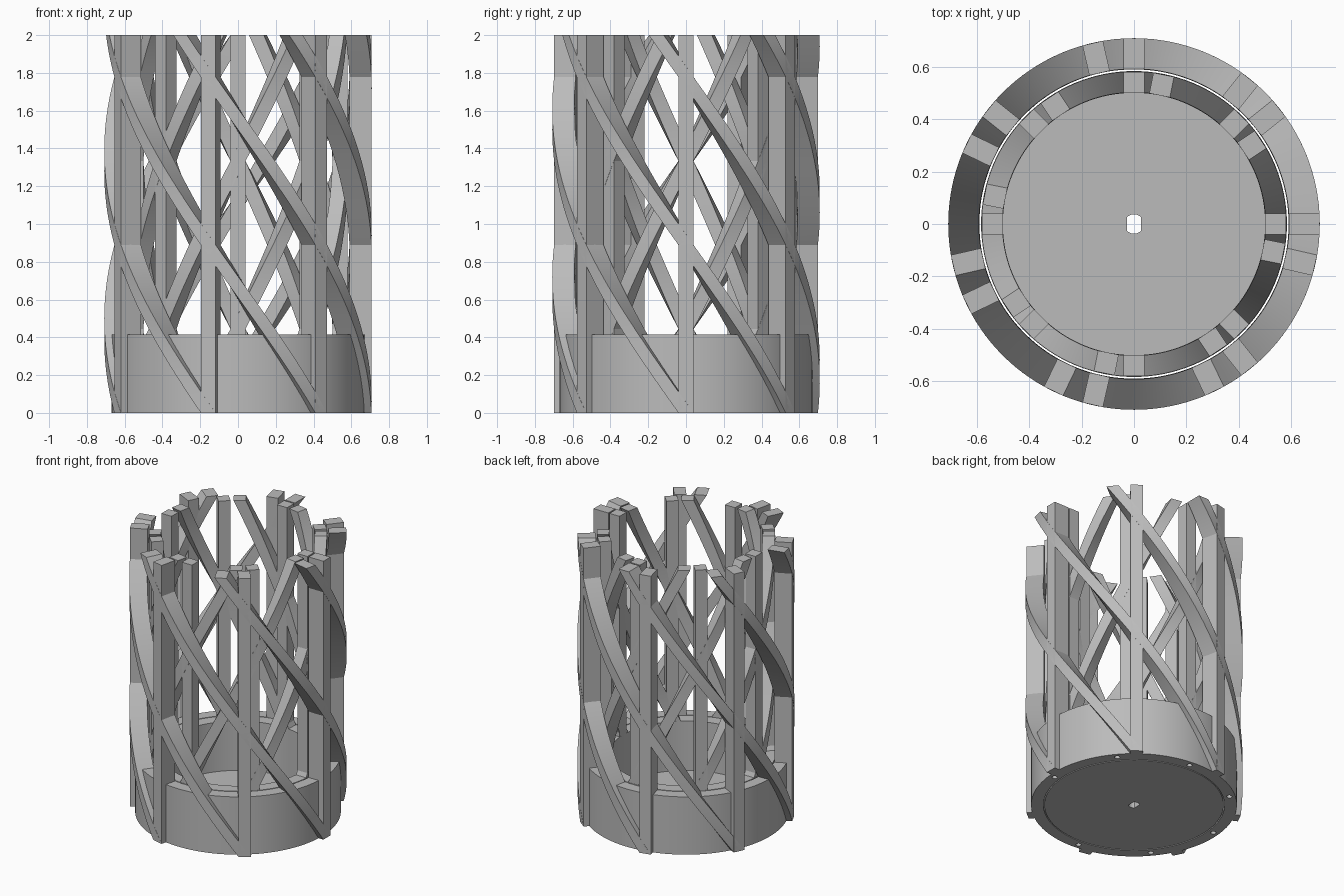
import bpy
import bmesh
from math import cos, sin, tau, radians

HEIGHT = 2.0
BASE_HEIGHT = 0.415
BAR_WIDTH = 0.08
PITCH = HEIGHT / 2.25          # height between two crossings of a strip and the uprights

default_cube = bpy.data.objects.get("Cube")
if default_cube:
    bpy.data.objects.remove(default_cube, do_unlink=True)

grey = bpy.data.materials.new("plain_grey")
grey.use_nodes = True
GREY = (0.5, 0.5, 0.5, 1)
grey.diffuse_color = GREY
grey.node_tree.nodes["Principled BSDF"].inputs["Base Color"].default_value = GREY


def finish(name, bm):
    bmesh.ops.recalc_face_normals(bm, faces=bm.faces)
    mesh = bpy.data.meshes.new(name)
    bm.to_mesh(mesh)
    bm.free()
    mesh.materials.append(grey)
    obj = bpy.data.objects.new(name, mesh)
    bpy.context.collection.objects.link(obj)
    return obj


def loft(bm, rings, closed=False):
    """Skin a row of equal vertex rings; cap the ends unless the row is closed."""
    rings = [[bm.verts.new(p) for p in ring] for ring in rings]
    pairs = list(zip(rings, rings[1:]))
    if closed:
        pairs.append((rings[-1], rings[0]))
    else:
        bm.faces.new(rings[0])
        bm.faces.new(rings[-1])
    for low, high in pairs:
        for i in range(len(low)):
            j = (i + 1) % len(low)
            bm.faces.new((low[i], low[j], high[j], high[i]))


def bars(name, count, r_in, r_out, start=0.0, twist=0.0, steps=1):
    """Radial array of rectangular bars, optionally twisted about the z axis."""
    h = BAR_WIDTH / 2
    section = [(r_in, -h), (r_out, -h), (r_out, h), (r_in, h)]
    bm = bmesh.new()
    for k in range(count):
        rings = []
        for s in range(steps + 1):
            a = tau * k / count + start + twist * s / steps
            z = HEIGHT * s / steps
            rings.append([(x * cos(a) - y * sin(a), x * sin(a) + y * cos(a), z)
                          for x, y in section])
        loft(bm, rings)
    return finish(name, bm)


def lathe(name, profile, segments=128):
    """Revolve a closed profile of (radius, height) points."""
    bm = bmesh.new()
    loft(bm, [[(r * cos(tau * s / segments), r * sin(tau * s / segments), z)
               for r, z in profile] for s in range(segments)], closed=True)
    return finish(name, bm)


def peg(bm, x, y, radius, z0, z1, sides=24):
    loft(bm, [[(x + radius * cos(tau * i / sides), y + radius * sin(tau * i / sides), z)
               for i in range(sides)] for z in (z0, z1)])


def cut(target, cutter):
    cutter.hide_render = True
    mod = target.modifiers.new("cut", 'BOOLEAN')
    mod.operation = 'DIFFERENCE'
    mod.solver = 'EXACT'
    mod.object = cutter
    graph = bpy.context.evaluated_depsgraph_get()
    mesh = bpy.data.meshes.new_from_object(target.evaluated_get(graph))
    target.modifiers.clear()
    target.data = mesh
    bpy.data.objects.remove(cutter, do_unlink=True)


# Outer cage: base ring with uprights and right-leaning strips
outer_ring = lathe("outer_base_ring", [(0.59, 0), (0.67, 0), (0.67, BASE_HEIGHT), (0.59, BASE_HEIGHT)])
outer_uprights = bars("outer_uprights", 7, 0.59, 0.707)
outer_strips = bars("outer_spiral_strips", 7, 0.59, 0.707,
                    twist=-tau / 7 * HEIGHT / PITCH, steps=64)

# Inner cage: solid floored cup with uprights and strips of opposite hand
FLOOR = 0.06
cup = bmesh.new()
peg(cup, 0, 0, 0.583, 0, BASE_HEIGHT, 128)
inner_cup = finish("inner_base_cup", cup)
hollow = bmesh.new()
peg(hollow, 0, 0, 0.5, FLOOR, 1, 128)
cut(inner_cup, finish("cup_hollow", hollow))
inner_uprights = bars("inner_uprights", 8, 0.5, 0.58)
inner_strips = bars("inner_spiral_strips", 8, 0.5, 0.58, start=-tau / 16,
                    twist=tau / 8 * HEIGHT / PITCH, steps=64)

# Shaft hole with two flats through the floor
shaft = bmesh.new()
peg(shaft, 0, 0, 0.037, -0.1, 0.3, 48)
for v in shaft.verts:
    v.co.x = max(-0.026, min(0.026, v.co.x))
bmesh.ops.remove_doubles(shaft, verts=shaft.verts, dist=0.0001)
cut(inner_cup, finish("shaft_cutter", shaft))

# Small blind holes under the outer ring
holes = bmesh.new()
for k in range(8):
    a = radians(40) + tau * k / 8
    peg(holes, 0.63 * cos(a), 0.63 * sin(a), 0.018, -0.1, 0.1)
cut(outer_ring, finish("hole_cutter", holes))

# Smooth the curved walls, keep the corners crisp
bpy.ops.object.select_all(action='DESELECT')
for part in (outer_ring, outer_uprights, outer_strips, inner_cup, inner_uprights, inner_strips):
    part.select_set(True)
    bpy.context.view_layer.objects.active = part
bpy.ops.object.shade_smooth_by_angle(angle=radians(30))
